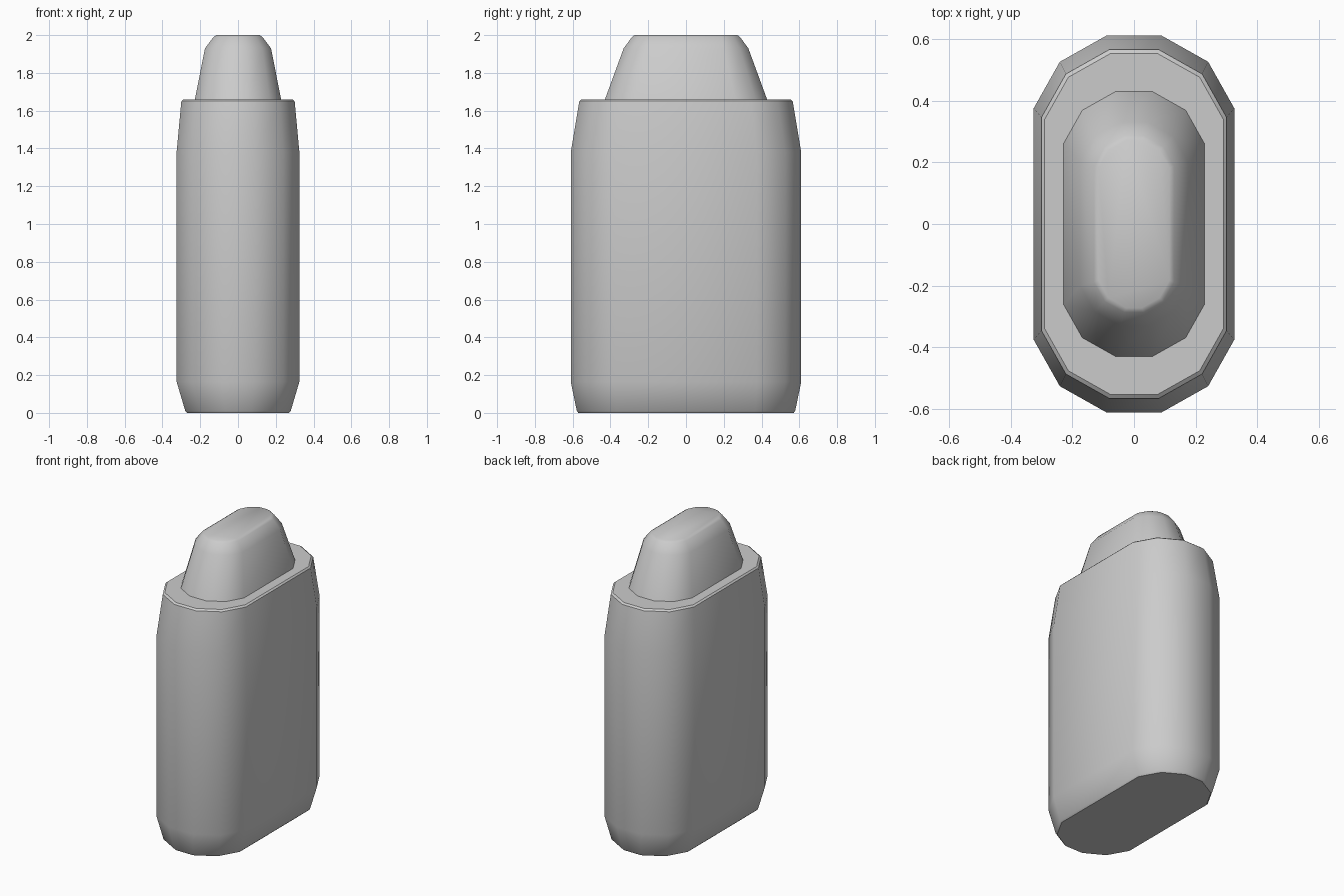
import bpy, bmesh

if "Cube" in bpy.data.objects:
    bpy.data.objects.remove(bpy.data.objects["Cube"])


def ring_points(hx, hy, c):
    """Twelve-sided rounded rectangle: half sizes hx, hy and corner size c."""
    m = 0.36 * c
    q = [(hx, hy - c), (hx - m, hy - m), (hx - c, hy)]
    half = q + [(-x, y) for x, y in reversed(q)]
    return half + [(-x, -y) for x, y in half]


def loft(name, profile):
    """Stack rings of (z, half x, half y, corner) and close both ends."""
    bm = bmesh.new()
    rings = [[bm.verts.new((x, y, z)) for x, y in ring_points(hx, hy, c)]
             for z, hx, hy, c in profile]
    for low, high in zip(rings, rings[1:]):
        n = len(low)
        for i in range(n):
            j = (i + 1) % n
            bm.faces.new((low[i], low[j], high[j], high[i]))
    bm.faces.new(rings[0][::-1])
    bm.faces.new(rings[-1])
    bmesh.ops.recalc_face_normals(bm, faces=bm.faces)
    mesh = bpy.data.meshes.new(name)
    bm.to_mesh(mesh)
    bm.free()
    obj = bpy.data.objects.new(name, mesh)
    bpy.context.collection.objects.link(obj)
    bpy.ops.object.select_all(action='DESELECT')
    obj.select_set(True)
    bpy.context.view_layer.objects.active = obj
    bpy.ops.object.shade_smooth_by_angle(angle=0.6)
    return obj


# Main body: tapered foot, straight wall, tapered shoulder with bevelled rim
loft("body", [
    (0.0, 0.270, 0.570, 0.205),
    (0.01, 0.279, 0.578, 0.21),
    (0.165, 0.325, 0.61, 0.235),
    (1.38, 0.325, 0.61, 0.235),
    (1.65, 0.300, 0.565, 0.22),
    (1.66, 0.290, 0.553, 0.215),
])

# Raised cap: starts just inside the body and narrows to a flat top
loft("cap", [
    (1.64, 0.232, 0.436, 0.17),
    (1.66, 0.228, 0.429, 0.168),
    (1.93, 0.175, 0.330, 0.13),
    (1.99, 0.130, 0.286, 0.098),
    (2.0, 0.115, 0.272, 0.09),
])
